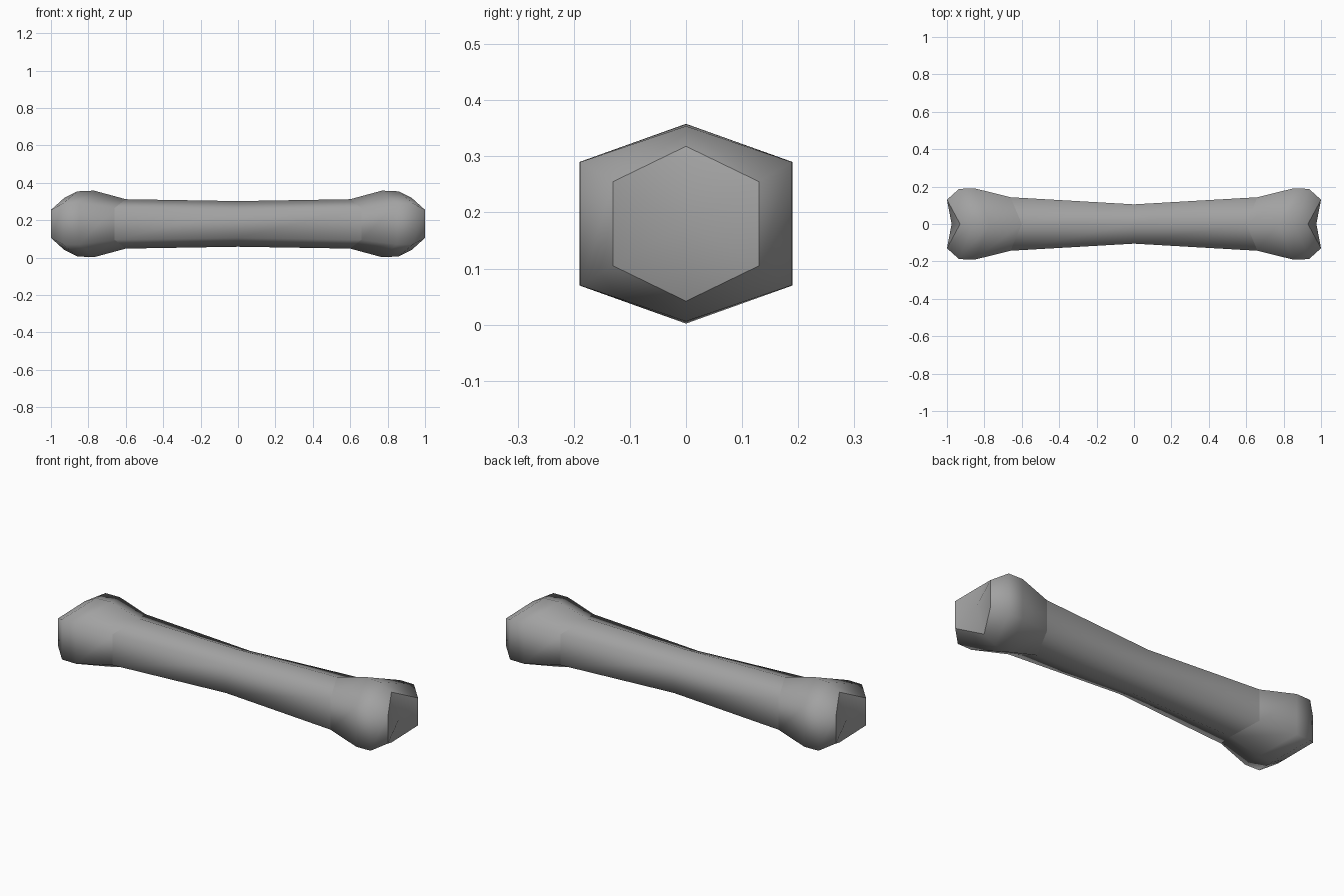
import bpy, bmesh

cube = bpy.data.objects.get("Cube")
if cube:
    bpy.data.objects.remove(cube, do_unlink=True)

MID_Z = 0.18

# Half-length stations: side corner (x, y, half height), ridge corner (x, half height)
MIDDLE = (0.0, 0.105, 0.075, 0.0, 0.122)
HALF = [
    (0.66, 0.143, 0.085, 0.60, 0.132),   # start of knuckle
    (0.85, 0.19, 0.11, 0.77, 0.178),
    (0.935, 0.188, 0.11, 0.86, 0.174),
    (1.0, 0.13, 0.075, 0.93, 0.138),     # rim of end face
]
DIMPLE_X = 0.975

# Grey material
grey = bpy.data.materials.new("bone_grey")
grey.use_nodes = True
colour = (0.36, 0.36, 0.36, 1)
grey.diffuse_color = colour
bsdf = grey.node_tree.nodes["Principled BSDF"]
bsdf.inputs["Base Color"].default_value = colour
bsdf.inputs["Roughness"].default_value = 0.8


def hexagon_ring(bm, station, side):
    """Six-sided ring whose ridges and side corners sit at different lengths."""
    sx, y, h, rx, ridge = station
    corners = [(rx, 0, ridge), (sx, y, h), (sx, y, -h),
               (rx, 0, -ridge), (sx, -y, -h), (sx, -y, h)]
    return [bm.verts.new((side * x, cy, MID_Z + z)) for x, cy, z in corners]


bm = bmesh.new()
rings = [hexagon_ring(bm, s, -1) for s in reversed(HALF)]
rings.append(hexagon_ring(bm, MIDDLE, 1))
rings += [hexagon_ring(bm, s, 1) for s in HALF]

# Shaft and knuckle walls
for a, b in zip(rings, rings[1:]):
    for i in range(6):
        j = (i + 1) % 6
        bm.faces.new((a[i], a[j], b[j], b[i]))

# Dimpled end faces
for ring, side in ((rings[0], -1), (rings[-1], 1)):
    centre = bm.verts.new((side * DIMPLE_X, 0, MID_Z))
    for i in range(6):
        bm.faces.new((ring[i], ring[(i + 1) % 6], centre))

bmesh.ops.recalc_face_normals(bm, faces=bm.faces)
for face in bm.faces:
    face.smooth = True

# Crisp seams where the knuckles meet the shaft, and around the end rims
n = len(HALF)
for k in (0, n - 1, n + 1, 2 * n):
    for i in range(6):
        bm.edges.get((rings[k][i], rings[k][(i + 1) % 6])).smooth = False

mesh = bpy.data.meshes.new("bone")
bm.to_mesh(mesh)
bm.free()
mesh.materials.append(grey)
bone = bpy.data.objects.new("bone", mesh)
bpy.context.collection.objects.link(bone)
